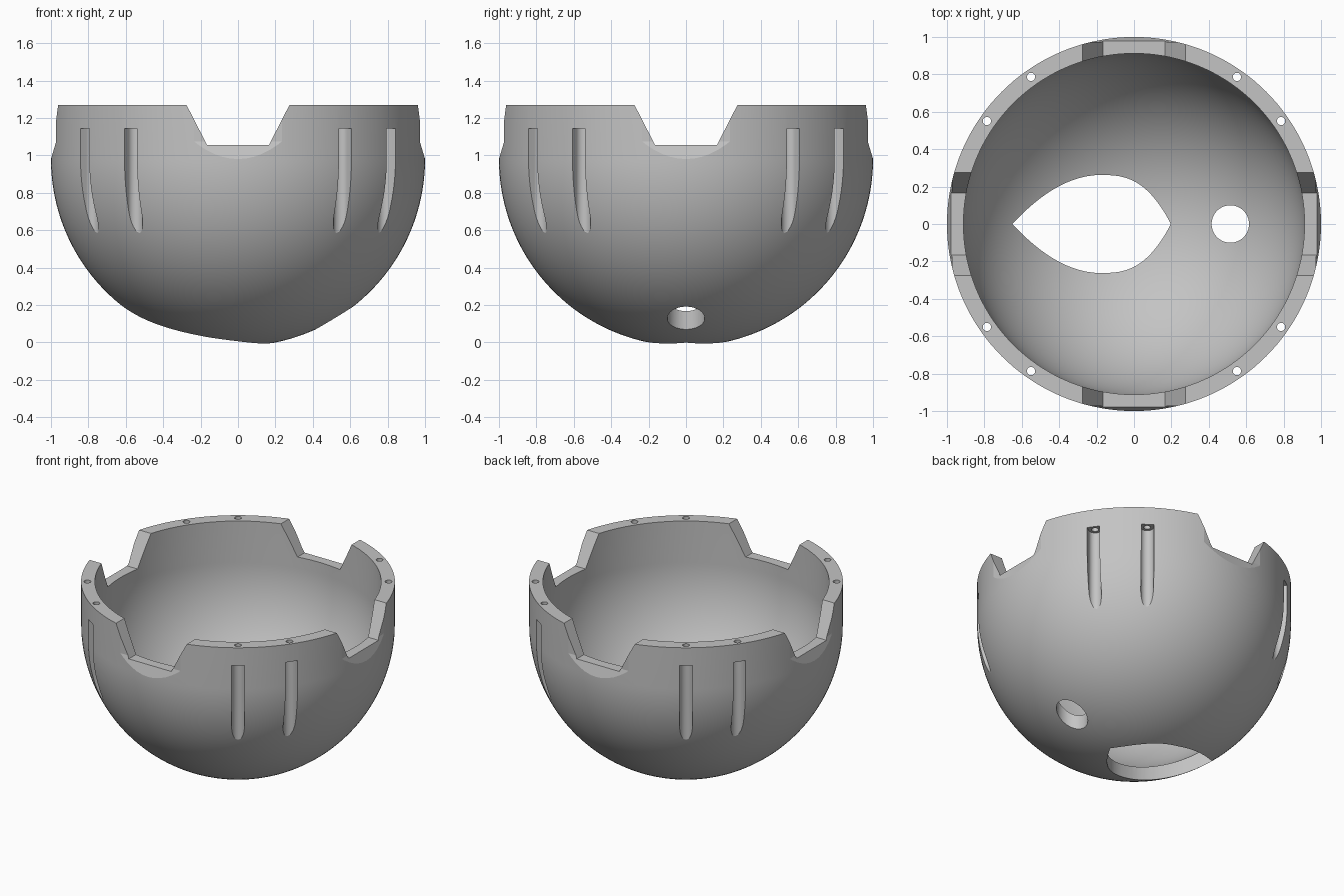
import bpy, bmesh, math
from mathutils import Matrix, Vector

cube = bpy.data.objects.get("Cube")
if cube:
    bpy.data.objects.remove(cube, do_unlink=True)

CENTRE, RIM = 0.98, 1.27       # heights of the dome centre and the rim
OUTER, INNER = 1.0, 0.912      # shell radii
BOLT_RING = 0.96


def make_object(name, bm):
    bmesh.ops.recalc_face_normals(bm, faces=bm.faces)
    mesh = bpy.data.meshes.new(name)
    bm.to_mesh(mesh)
    bm.free()
    obj = bpy.data.objects.new(name, mesh)
    bpy.context.collection.objects.link(obj)
    return obj


def prism(bm, points, along, matrix=Matrix()):
    """Extrude a closed outline along a vector."""
    face = bm.faces.new([bm.verts.new(matrix @ Vector(p)) for p in points])
    result = bmesh.ops.extrude_face_region(bm, geom=[face], use_keep_orig=True)
    moved = [g for g in result["geom"] if isinstance(g, bmesh.types.BMVert)]
    bmesh.ops.translate(bm, verts=moved, vec=matrix.to_3x3() @ Vector(along))


def circle(x, y, radius, z, count=48):
    return [(x + radius * math.cos(math.tau * i / count),
             y + radius * math.sin(math.tau * i / count), z) for i in range(count)]


def turn(degrees):
    return Matrix.Rotation(math.radians(degrees), 4, 'Z')


def arc(radius, steps=56):
    return [(radius * math.sin(math.pi / 2 * i / steps), 0,
             CENTRE - radius * math.cos(math.pi / 2 * i / steps)) for i in range(steps + 1)]


# Shell: hollow hemisphere with a short straight wall, spun around z
bm = bmesh.new()
profile = arc(OUTER) + [(OUTER, 0, RIM), (INNER, 0, RIM)] + arc(INNER)[::-1]
verts = [bm.verts.new(p) for p in profile]
edges = [bm.edges.new(pair) for pair in zip(verts, verts[1:])]
bmesh.ops.spin(bm, geom=verts + edges, axis=(0, 0, 1), cent=(0, 0, 0),
               angle=math.tau, steps=144)
bmesh.ops.remove_doubles(bm, verts=bm.verts, dist=0.0001)
shell = make_object("bowl_shell", bm)

# Four tapered notches in the rim, and the flats below them
notches, flats = bmesh.new(), bmesh.new()
for quarter in range(4):
    side = turn(90 * quarter)
    prism(notches, [(0.7, -0.165, 1.055), (0.7, 0.165, 1.055),
                    (0.7, 0.329, 1.375), (0.7, -0.329, 1.375)], (0.5, 0, 0), side)
    prism(flats, [(1.03, -0.4, 0.88), (0.972, -0.4, 1.075), (0.972, -0.4, 1.4),
                  (1.2, -0.4, 1.4), (1.2, -0.4, 0.88)], (0, 0.8, 0), side)

# Eight bolt holes, each opening into a round-backed slot in the outer wall
slots, bolts = bmesh.new(), bmesh.new()
slot_outline = [(BOLT_RING - 0.041 * math.sin(math.pi * i / 24),
                 0.041 * math.cos(math.pi * i / 24), 0.3) for i in range(25)]
slot_outline += [(1.1, -0.041, 0.3), (1.1, 0.041, 0.3)]
for quarter in range(4):
    for angle in (35, 55):
        place = turn(90 * quarter + angle)
        prism(slots, slot_outline, (0, 0, 0.845), place)
        prism(bolts, circle(BOLT_RING, 0, 0.022, 1.1, 32), (0, 0, 0.3), place)

# Leaf-shaped opening and round hole in the base
base = bmesh.new()
PEAK, LEFT, RIGHT, HALF = -0.18, -0.65, 0.197, 0.262
upper = []
for i in range(49):
    x = PEAK - (LEFT - PEAK) * -math.cos(math.pi * i / 48)
    if x > PEAK:
        x = PEAK + (x - PEAK) * (RIGHT - PEAK) / (PEAK - LEFT)
        y = HALF * (1 - ((x - PEAK) / (RIGHT - PEAK)) ** 2.8)
    else:
        y = HALF * (1 - ((PEAK - x) / (PEAK - LEFT)) ** 1.95)
    upper.append((x, y, -0.2))
lower = [(x, -y, z) for x, y, z in upper[-2:0:-1]]
prism(base, upper + lower, (0, 0, 0.8))
prism(base, circle(0.515, 0, 0.1, -0.2, 64), (0, 0, 0.8))

# Cut everything out of the shell
cutters = []
for name, cut in (("flat", flats), ("notch", notches), ("slot", slots),
                  ("bolt_hole", bolts), ("base_hole", base)):
    cutter = make_object(name + "_cutter", cut)
    cutter.hide_render = True
    cutters.append(cutter)
    mod = shell.modifiers.new(name, 'BOOLEAN')
    mod.operation, mod.solver, mod.object = 'DIFFERENCE', 'EXACT', cutter
bpy.context.view_layer.update()
result = bpy.data.meshes.new_from_object(
    shell.evaluated_get(bpy.context.evaluated_depsgraph_get()))
shell.modifiers.clear()
shell.data = result
for cutter in cutters:
    bpy.data.objects.remove(cutter, do_unlink=True)

# Single grey material
grey = bpy.data.materials.new("plain_grey")
grey.use_nodes = True
colour = (0.55, 0.55, 0.55, 1)
grey.diffuse_color = colour
grey.node_tree.nodes["Principled BSDF"].inputs["Base Color"].default_value = colour
shell.data.materials.clear()
shell.data.materials.append(grey)

# Smooth shading with crisp cut edges
bpy.ops.object.select_all(action='DESELECT')
shell.select_set(True)
bpy.context.view_layer.objects.active = shell
bpy.ops.object.shade_smooth_by_angle(angle=math.radians(12))
